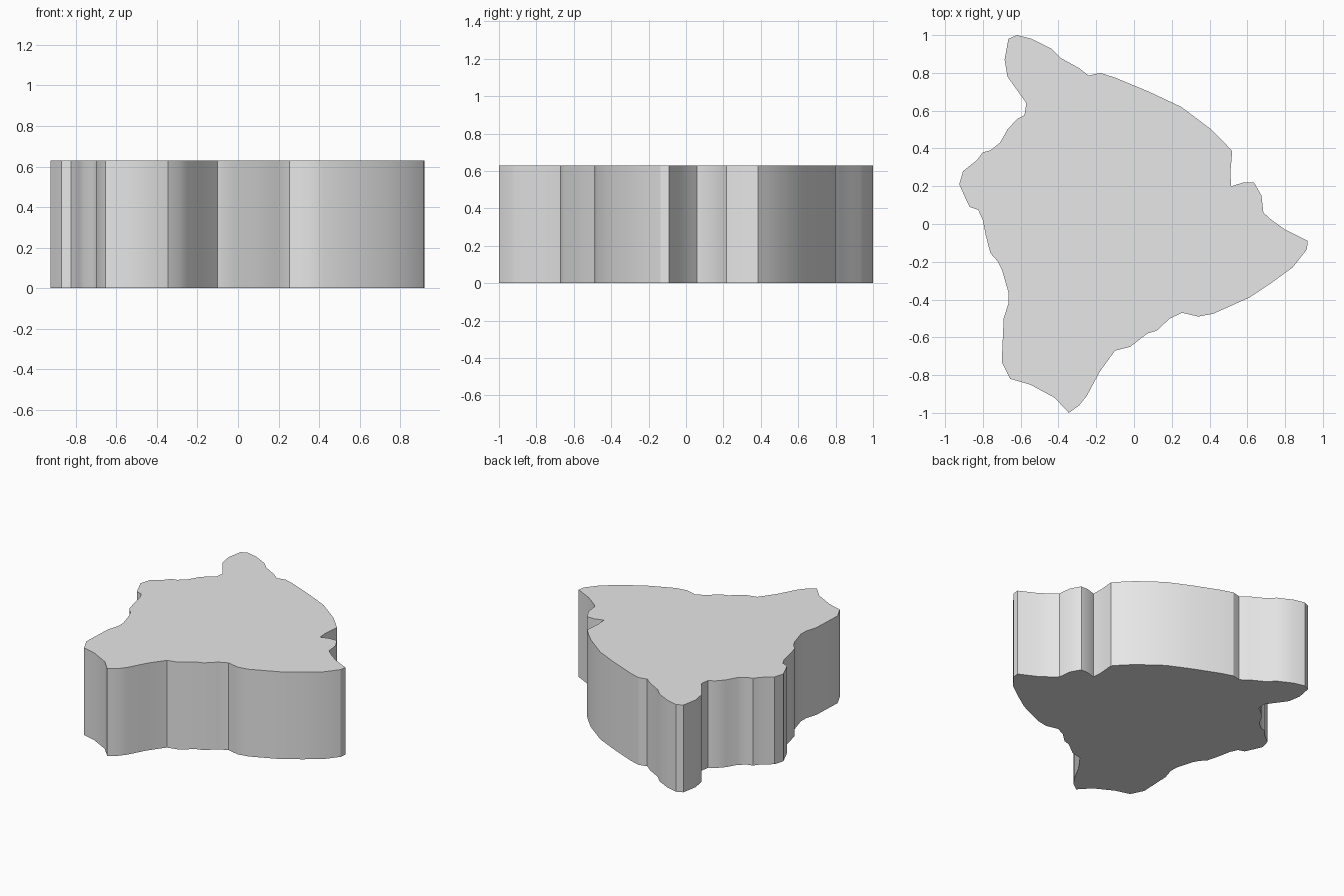
import bpy
import bmesh
import math

default_cube = bpy.data.objects.get("Cube")
if default_cube:
    bpy.data.objects.remove(default_cube, do_unlink=True)

HEIGHT = .63

# Outline of the slab, clockwise from the northern tip
north_east = [
    (-.62, 1), (-.54, .98), (-.44, .93), (-.39, .88), (-.29, .825),
    (-.24, .785), (-.18, .8), (-.1, .775), (.08, .7), (.25, .62),
    (.41, .5), (.475, .435), (.52, .385), (.51, .27), (.515, .2),
    (.58, .22), (.635, .22), (.675, .15), (.685, .06), (.73, .02),
    (.8, -.03), (.92, -.09)]
south_east = [
    (.915, -.135), (.84, -.23), (.73, -.31), (.61, -.39), (.42, -.475),
    (.34, -.49), (.255, -.47), (.19, -.5), (.12, -.565), (.07, -.58),
    (-.02, -.65), (-.1, -.67), (-.18, -.78), (-.25, -.91),
    (-.29, -.96), (-.345, -1)]
west = [
    (-.42, -.92), (-.55, -.85), (-.655, -.82), (-.7, -.73), (-.69, -.5),
    (-.665, -.42), (-.665, -.36), (-.7, -.24), (-.72, -.2),
    (-.76, -.155), (-.785, -.06), (-.8, .02), (-.825, .075), (-.87, .09),
    (-.885, .12), (-.925, .21), (-.905, .28), (-.83, .34), (-.8, .38),
    (-.76, .39)]
north_west = [
    (-.71, .43), (-.67, .5), (-.62, .555), (-.58, .575), (-.57, .64),
    (-.67, .78), (-.685, .87), (-.665, .98)]


def make_material(name, colour):
    """Create a flat coloured material for viewport and render."""
    material = bpy.data.materials.new(name)
    material.use_nodes = True
    material.diffuse_color = colour
    shader = next(node for node in material.node_tree.nodes
                  if node.type == 'BSDF_PRINCIPLED')
    shader.inputs["Base Color"].default_value = colour
    return material


def make_prism(name, outline, height, material):
    """Extrude a closed outline straight up into a solid."""
    bm = bmesh.new()
    base = bm.faces.new([bm.verts.new((x, y, 0)) for x, y in outline])
    extruded = bmesh.ops.extrude_face_region(
        bm, geom=[base], use_keep_orig=True)
    top_verts = [item for item in extruded["geom"]
                 if isinstance(item, bmesh.types.BMVert)]
    bmesh.ops.translate(bm, verts=top_verts, vec=(0, 0, height))
    bmesh.ops.recalc_face_normals(bm, faces=bm.faces)
    mesh = bpy.data.meshes.new(name)
    bm.to_mesh(mesh)
    bm.free()
    mesh.materials.append(material)
    prism = bpy.data.objects.new(name, mesh)
    bpy.context.collection.objects.link(prism)
    return prism


# Solid island slab with soft walls and crisp corners
grey = make_material("light grey", (.8, .8, .8, 1))
slab = make_prism("island_slab", north_east + south_east + west + north_west,
                  HEIGHT, grey)

bpy.ops.object.select_all(action='DESELECT')
slab.select_set(True)
bpy.context.view_layer.objects.active = slab
bpy.ops.object.shade_smooth_by_angle(angle=math.radians(30))
